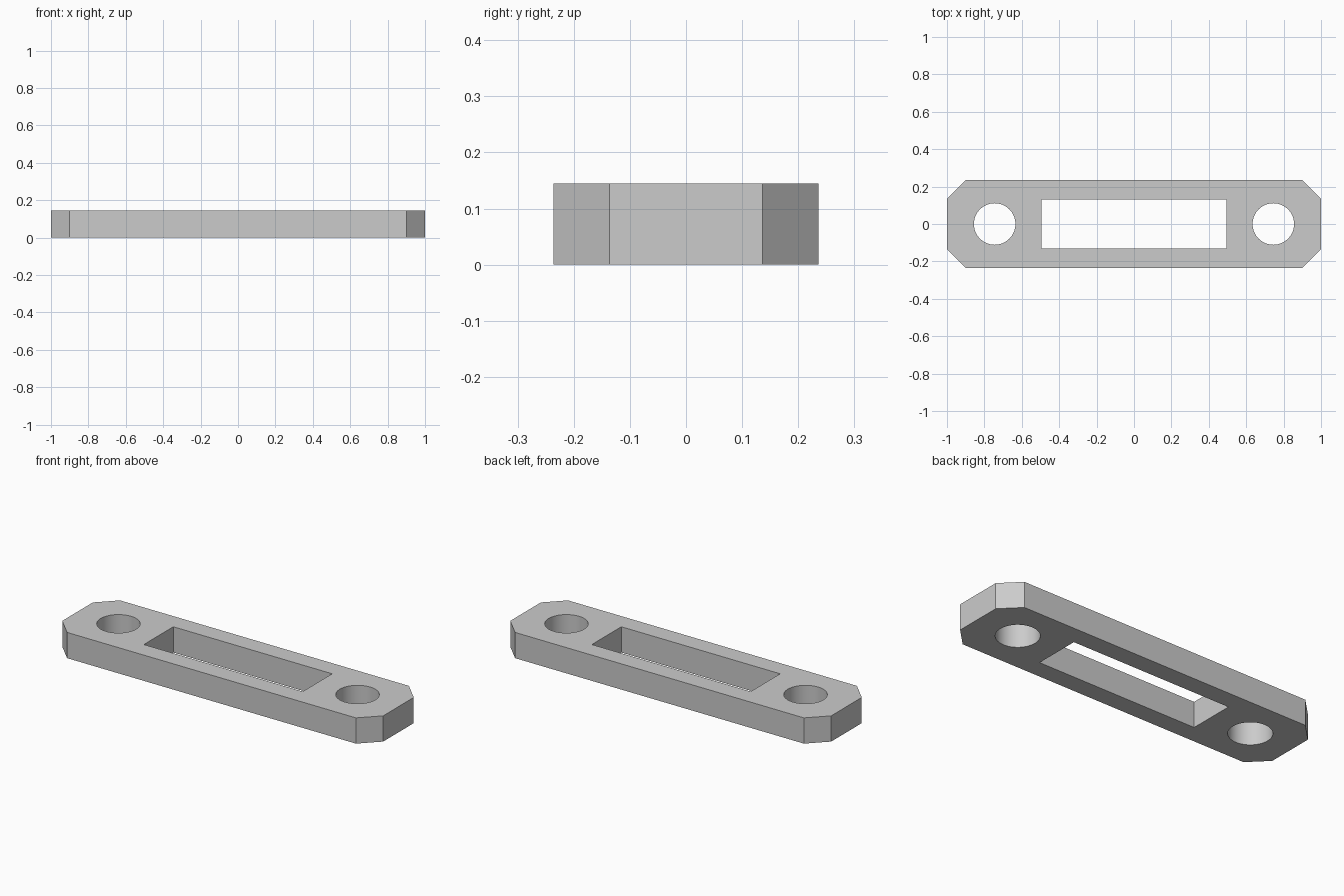
import bpy
import bmesh
from math import radians

cube = bpy.data.objects.get("Cube")
if cube:
    bpy.data.objects.remove(cube, do_unlink=True)

HALF_X, HALF_Y, HEIGHT, CHAMFER = 1.0, 0.236, 0.145, 0.1
SLOT_X, SLOT_Y = 0.495, 0.131
HOLE_X, HOLE_RADIUS = 0.745, 0.111

grey = bpy.data.materials.new("light grey")
grey.use_nodes = True
grey.diffuse_color = (0.6, 0.6, 0.6, 1)
grey.node_tree.nodes["Principled BSDF"].inputs["Base Color"].default_value = (0.6, 0.6, 0.6, 1)


def prism(name, outline, bottom, top):
    """Extrude a flat outline straight up."""
    bm = bmesh.new()
    face = bm.faces.new([bm.verts.new((x, y, bottom)) for x, y in outline])
    grown = bmesh.ops.extrude_face_region(bm, geom=[face])["geom"]
    verts = [v for v in grown if isinstance(v, bmesh.types.BMVert)]
    bmesh.ops.translate(bm, verts=verts, vec=(0, 0, top - bottom))
    bmesh.ops.recalc_face_normals(bm, faces=bm.faces)
    mesh = bpy.data.meshes.new(name)
    bm.to_mesh(mesh)
    bm.free()
    mesh.materials.append(grey)
    obj = bpy.data.objects.new(name, mesh)
    bpy.context.collection.objects.link(obj)
    return obj


# Plate with chamfered corners
inner_x, inner_y = HALF_X - CHAMFER, HALF_Y - CHAMFER
plate = prism("plate", [
    (inner_x, -HALF_Y), (HALF_X, -inner_y), (HALF_X, inner_y), (inner_x, HALF_Y),
    (-inner_x, HALF_Y), (-HALF_X, inner_y), (-HALF_X, -inner_y), (-inner_x, -HALF_Y),
], 0, HEIGHT)

# Cutters: central slot and two round screw holes
cutters = [prism("slot_cutter", [
    (-SLOT_X, -SLOT_Y), (SLOT_X, -SLOT_Y), (SLOT_X, SLOT_Y), (-SLOT_X, SLOT_Y),
], -0.1, HEIGHT + 0.1)]
for side, sign in (("left", 1), ("right", -1)):
    bpy.ops.mesh.primitive_cylinder_add(vertices=64, radius=HOLE_RADIUS, depth=1,
                                        location=(sign * HOLE_X, 0, 0))
    hole = bpy.context.object
    hole.name = side + "_hole_cutter"
    hole.data.materials.append(grey)
    cutters.append(hole)

# Cut the openings through the plate
bpy.ops.object.select_all(action="DESELECT")
plate.select_set(True)
bpy.context.view_layer.objects.active = plate
for cutter in cutters:
    cutter.hide_render = True
    cut = plate.modifiers.new(cutter.name, "BOOLEAN")
    cut.operation = "DIFFERENCE"
    cut.solver = "EXACT"
    cut.object = cutter
    bpy.ops.object.modifier_apply(modifier=cut.name)
for cutter in cutters:
    bpy.data.objects.remove(cutter, do_unlink=True)

# Round hole walls, crisp edges elsewhere
bpy.ops.object.shade_smooth_by_angle(angle=radians(30))
